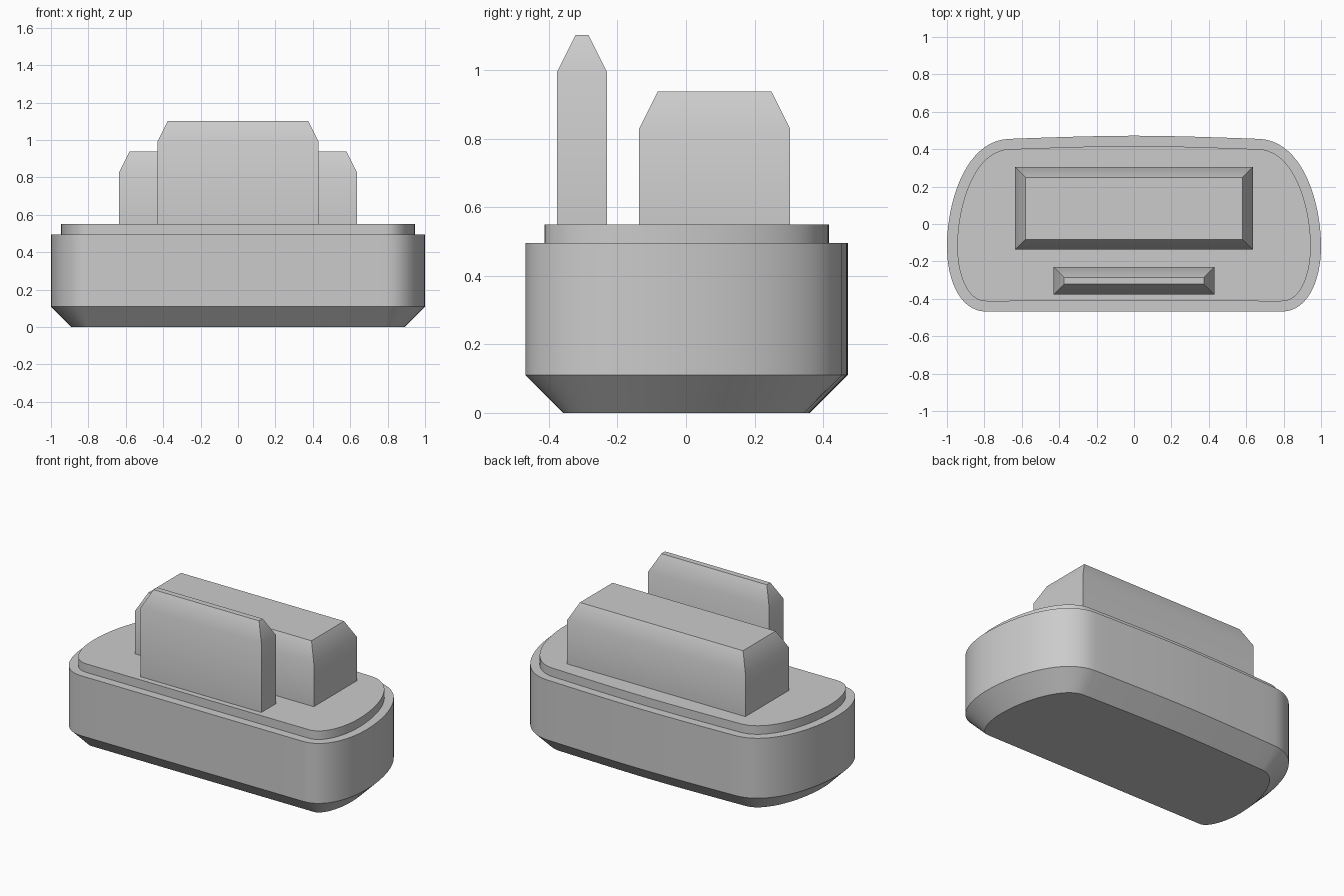
import bpy, bmesh
from math import radians
from mathutils import Vector
from mathutils.geometry import interpolate_bezier

cube = bpy.data.objects.get("Cube")
if cube:
    bpy.data.objects.remove(cube, do_unlink=True)

grey = bpy.data.materials.new("plain grey")
grey.use_nodes = True
colour = (0.6, 0.6, 0.6, 1)
grey.diffuse_color = colour
grey.node_tree.nodes["Principled BSDF"].inputs["Base Color"].default_value = colour


def loft(name, rings):
    """Skin a stack of closed rings and cap both ends."""
    bm = bmesh.new()
    rows = [[bm.verts.new(p) for p in ring] for ring in rings]
    n = len(rows[0])
    for low, high in zip(rows, rows[1:]):
        for i in range(n):
            j = (i + 1) % n
            bm.faces.new((low[i], low[j], high[j], high[i]))
    bm.faces.new(rows[0][::-1])
    bm.faces.new(rows[-1])
    bmesh.ops.recalc_face_normals(bm, faces=bm.faces)
    mesh = bpy.data.meshes.new(name)
    bm.to_mesh(mesh)
    bm.free()
    mesh.materials.append(grey)
    obj = bpy.data.objects.new(name, mesh)
    bpy.context.collection.objects.link(obj)
    bpy.ops.object.select_all(action='DESELECT')
    obj.select_set(True)
    bpy.context.view_layer.objects.active = obj
    bpy.ops.object.shade_smooth_by_angle(angle=radians(30))
    return obj


def inset(outline, amount, z):
    """Shift an anticlockwise outline inwards along its normals."""
    ring = []
    for i, p in enumerate(outline):
        along = (outline[(i + 1) % len(outline)] - p).normalized() + (p - outline[i - 1]).normalized()
        along.normalize()
        q = p + Vector((-along.y, along.x)) * amount
        ring.append((q.x, q.y, z))
    return ring


# Half outline: flat front, rounded front corner, leaning side, bowed back
curves = [((0, -.468), (.3, -.468), (.6, -.468), (.79, -.468), 4),
          ((.79, -.468), (.93, -.468), (1, -.3), (1, -.12), 16),
          ((1, -.12), (1, .12), (.9, .445), (.67, .455), 20),
          ((.67, .455), (.45, .463), (.2, .472), (0, .472), 8)]
half = []
for a, b, c, d, steps in curves:
    half += interpolate_bezier(*(Vector(p) for p in (a, b, c, d)), steps)[:-1]
half.append(Vector((0, .472)))
outline = half + [Vector((-p.x, p.y)) for p in half[-2:0:-1]]

# Base with a bevelled underside, and the raised deck on it
loft("base", [inset(outline, .11, 0), inset(outline, 0, .11), inset(outline, 0, .495)])
loft("deck", [inset(outline, .055, .495), inset(outline, .055, .55)])


def block(name, x, front, back, shoulder, top):
    """Upright block whose top tapers in on all four sides."""
    def ring(cut, z):
        return [(-x + cut, front + cut, z), (x - cut, front + cut, z),
                (x - cut, back - cut, z), (-x + cut, back - cut, z)]
    loft(name, [ring(0, .55), ring(0, shoulder), ring(.055, top)])


block("front_blade", .43, -.377, -.23, .993, 1.103)
block("rear_block", .635, -.137, .304, .828, .938)
